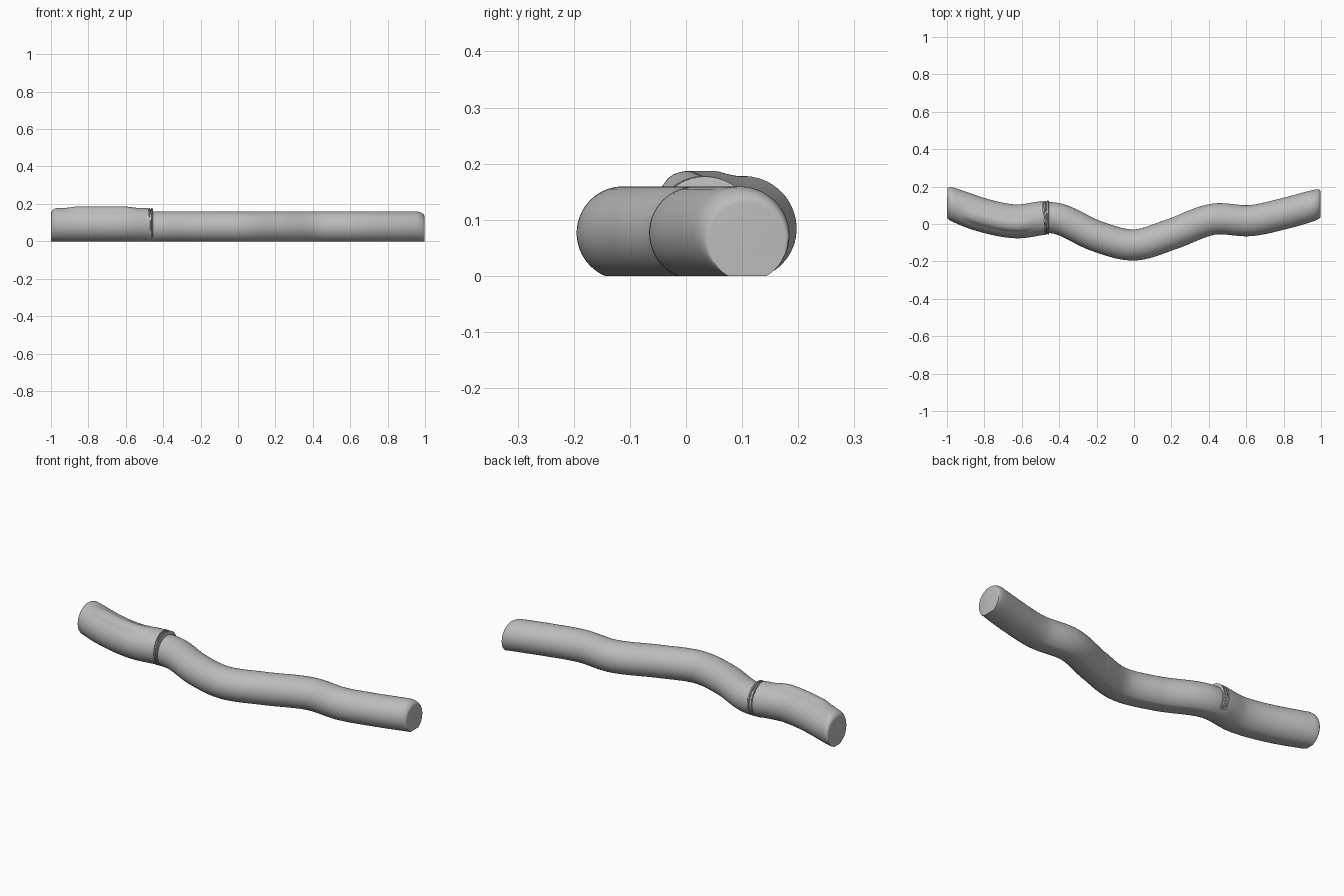
import bpy
import bmesh
from math import acos, cos, sin, exp, pi, radians, sqrt

if "Cube" in bpy.data.objects:
    bpy.data.objects.remove(bpy.data.objects["Cube"])

grey = bpy.data.materials.new("plain grey")
grey.use_nodes = True
grey.diffuse_color = (0.5, 0.5, 0.5, 1)
grey.node_tree.nodes["Principled BSDF"].inputs["Base Color"].default_value = (0.5, 0.5, 0.5, 1)

# Wavy centre line (x, y)
PATH = [(-1, 0.115), (-0.8, 0.045), (-0.63, 0.014), (-0.42, 0.031), (-0.2, -0.065),
        (0, -0.112), (0.2, -0.055), (0.42, 0.025), (0.62, 0.018), (0.8, 0.055), (1, 0.11)]
SEGMENTS = 56


def smooth(a, b, v):
    t = min(1, max(0, (v - a) / (b - a)))
    return t * t * (3 - 2 * t)


def centre(x):
    """Hermite curve through the path points."""
    def slope(i):
        (xa, ya), (xb, yb) = PATH[max(i - 1, 0)], PATH[min(i + 1, len(PATH) - 1)]
        return (yb - ya) / (xb - xa)
    i = 0
    while i < len(PATH) - 2 and x > PATH[i + 1][0]:
        i += 1
    (x0, y0), (x1, y1) = PATH[i], PATH[i + 1]
    d = x1 - x0
    t = (x - x0) / d
    return (y0 * (1 + 2 * t) * (1 - t) ** 2 + slope(i) * d * t * (1 - t) ** 2
            + y1 * t * t * (3 - 2 * t) + slope(i + 1) * d * t * t * (t - 1))


def frame(x):
    """Sideways direction, square to the path but upright at the ends."""
    m = (centre(min(x + 0.01, 1)) - centre(max(x - 0.01, -1))) / 0.02
    m *= 1 - 0.9 * smooth(0.82, 1, abs(x))
    n = sqrt(1 + m * m)
    return -m / n, 1 / n


def sweep(name, stations, bump=None):
    """Loft flat-bottomed circles given as (x, radius, centre height)."""
    bm = bmesh.new()
    rings = []
    for x, r, cz in stations:
        y, (nx, ny) = centre(x), frame(x)
        cut = acos(min(1, cz / r))
        ring = []
        for k in range(SEGMENTS):
            a = cut + (2 * pi - 2 * cut) * k / (SEGMENTS - 1)
            rr = r + (bump(x, a) if bump else 0)
            side = -rr * sin(a)
            ring.append(bm.verts.new((x + nx * side, y + ny * side, max(0, cz - rr * cos(a)))))
        rings.append(ring)
    for p, q in zip(rings, rings[1:]):
        for k in range(SEGMENTS):
            j = (k + 1) % SEGMENTS
            bm.faces.new((p[k], p[j], q[j], q[k]))
    bm.faces.new(rings[0])
    bm.faces.new(rings[-1])
    bmesh.ops.recalc_face_normals(bm, faces=bm.faces)
    mesh = bpy.data.meshes.new(name)
    bm.to_mesh(mesh)
    bm.free()
    obj = bpy.data.objects.new(name, mesh)
    bpy.context.collection.objects.link(obj)
    mesh.materials.append(grey)
    bpy.ops.object.select_all(action='DESELECT')
    obj.select_set(True)
    bpy.context.view_layer.objects.active = obj
    bpy.ops.object.shade_smooth_by_angle(angle=radians(35))


def span(a, b, n, r, cz):
    return [(a + (b - a) * i / n, r, cz) for i in range(n + 1)]


def rounded_end(x_in, x_out, big, small):
    """Quarter-round from the big section to the small end section."""
    out = []
    for i in range(1, 9):
        t = i / 8 * pi / 2
        f = 1 - cos(t)
        out.append((x_in + (x_out - x_in) * sin(t),
                    *[b + (s - b) * f for b, s in zip(big, small)]))
    return out


def thumb_ridge(x, a):
    """Long low swelling on the upper front of the grip."""
    along = smooth(-0.94, -0.84, x) * (1 - smooth(-0.62, -0.52, x))
    return 0.010 * along * exp(-((a - (pi - 0.25)) / 0.33) ** 4)


# Shaft with a rounded tip
shaft = (0.083, 0.0765)
sweep("shaft", span(-0.5, 0.95, 110, *shaft)
      + rounded_end(0.95, 0.997, shaft, (0.070, 0.061)))

# Thicker grip with a rounded butt
grip = (0.0905, 0.0875)
butt = rounded_end(-0.965, -0.999, grip, (0.075, 0.072))
sweep("grip", butt[::-1] + span(-0.965, -0.482, 60, *grip), thumb_ridge)

# Collar: a recessed neck and two thin rings
sweep("collar_neck", span(-0.485, -0.46, 3, 0.086, 0.084))
for i, x in enumerate((-0.473, -0.460)):
    sweep("collar_ring_%d" % (i + 1),
          [(x - 0.005, 0.087, 0.0845), (x - 0.003, 0.0905, 0.0865),
           (x + 0.003, 0.0905, 0.0865), (x + 0.005, 0.087, 0.0845)])
